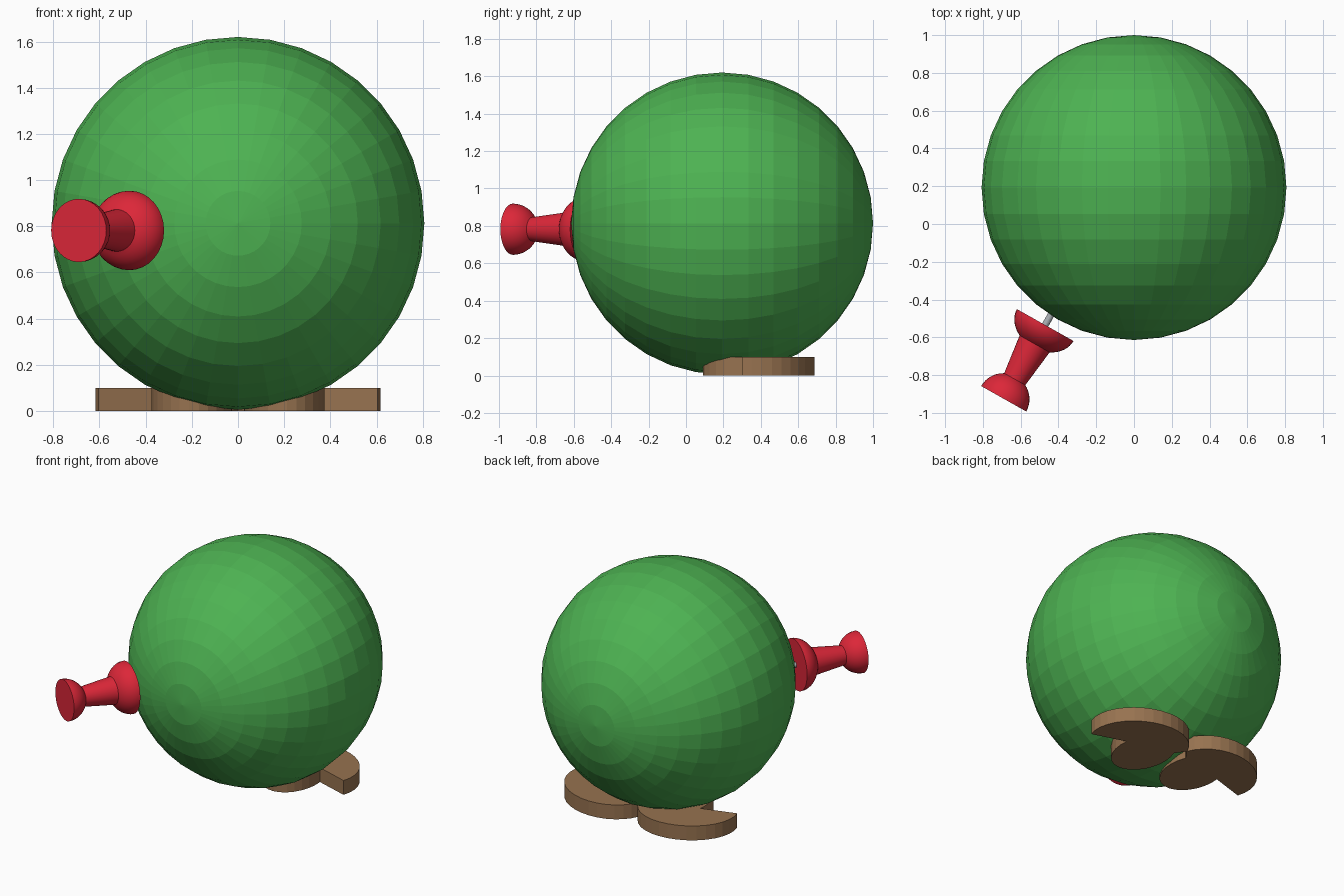
import bpy, bmesh
from math import sin, cos, pi, radians
from mathutils import Vector, Matrix

cube = bpy.data.objects.get("Cube")
if cube:
    bpy.data.objects.remove(cube)


def material(name, rgb):
    mat = bpy.data.materials.new(name)
    mat.use_nodes = True
    mat.diffuse_color = (*rgb, 1)
    mat.node_tree.nodes["Principled BSDF"].inputs["Base Color"].default_value = (*rgb, 1)
    return mat


green = material("green", (0.075, 0.45, 0.085))
red = material("red", (0.72, 0.02, 0.04))
brown = material("brown", (0.31, 0.17, 0.08))
steel = material("steel", (0.4, 0.43, 0.46))


def finish(bm, name, mat):
    bmesh.ops.recalc_face_normals(bm, faces=bm.faces)
    mesh = bpy.data.meshes.new(name)
    bm.to_mesh(mesh)
    bm.free()
    mesh.materials.append(mat)
    obj = bpy.data.objects.new(name, mesh)
    bpy.context.collection.objects.link(obj)
    return obj


def lathe(name, profile, matrix, mat, steps=32):
    """Spin (radius, height) points around z, then place the result."""
    bm = bmesh.new()
    verts = [bm.verts.new((r, 0, h)) for r, h in profile]
    edges = [bm.edges.new(pair) for pair in zip(verts, verts[1:])]
    bmesh.ops.spin(bm, geom=verts + edges, cent=(0, 0, 0), axis=(0, 0, 1),
                   angle=2 * pi, steps=steps)
    bmesh.ops.remove_doubles(bm, verts=bm.verts, dist=0.0005)
    bm.transform(matrix)
    return finish(bm, name, mat)


def arc(cx, cy, rx, ry, start, end, steps, turn=0):
    """Points along an ellipse arc, turned about its centre."""
    rot = Matrix.Rotation(radians(turn), 2)
    points = []
    for i in range(steps + 1):
        a = radians(start + (end - start) * i / steps)
        points.append(Vector((cx, cy)) + rot @ Vector((rx * cos(a), ry * sin(a))))
    return points


# Round body with its poles to the front and back
bm = bmesh.new()
bmesh.ops.create_uvsphere(bm, u_segments=36, v_segments=18, radius=0.807)
bm.transform(Matrix.Translation((0, 0.193, 0.813)) @ Matrix.Rotation(pi / 2, 4, "X"))
finish(bm, "body", green)

# Flat feet: a slanted half disc on a rounded stem
outline = arc(0.302, 0.41, 0.322, 0.27, 0, 180, 16, turn=-20)
outline += arc(0.2, 0.33, 0.175, 0.24, 150, 370, 16)
for side, name in ((1, "left_foot"), (-1, "right_foot")):
    bm = bmesh.new()
    sole = bm.faces.new([bm.verts.new((side * p.x, p.y, 0)) for p in outline])
    top = bmesh.ops.extrude_face_region(bm, geom=[sole])["geom"]
    bmesh.ops.translate(bm, vec=(0, 0, 0.1),
                        verts=[v for v in top if isinstance(v, bmesh.types.BMVert)])
    finish(bm, name, brown)

# Push pin sticking out of the front right side
axis = Vector((-0.49, -0.87, 0))
place = Matrix.Translation((-0.47, -0.535, 0.782)) @ axis.to_track_quat("Z", "Y").to_matrix().to_4x4()
flange = [(p.x, p.y) for p in arc(0, 0, 0.172, 0.135, 0, 58, 8)]
cap = [(p.x, p.y) for p in arc(0, 0.448, 0.137, 0.135, -62, 0, 8)]
pin = lathe("pin_handle", [(0, 0)] + flange + cap + [(0, 0.448)], place, red)
lathe("pin_needle", [(0, -0.3), (0.018, -0.24), (0.018, 0.02), (0, 0.02)], place, steel, 16)

# Soft shading on the pin, crisp rims
bpy.ops.object.select_all(action="DESELECT")
pin.select_set(True)
bpy.context.view_layer.objects.active = pin
bpy.ops.object.shade_smooth_by_angle(angle=radians(30))
